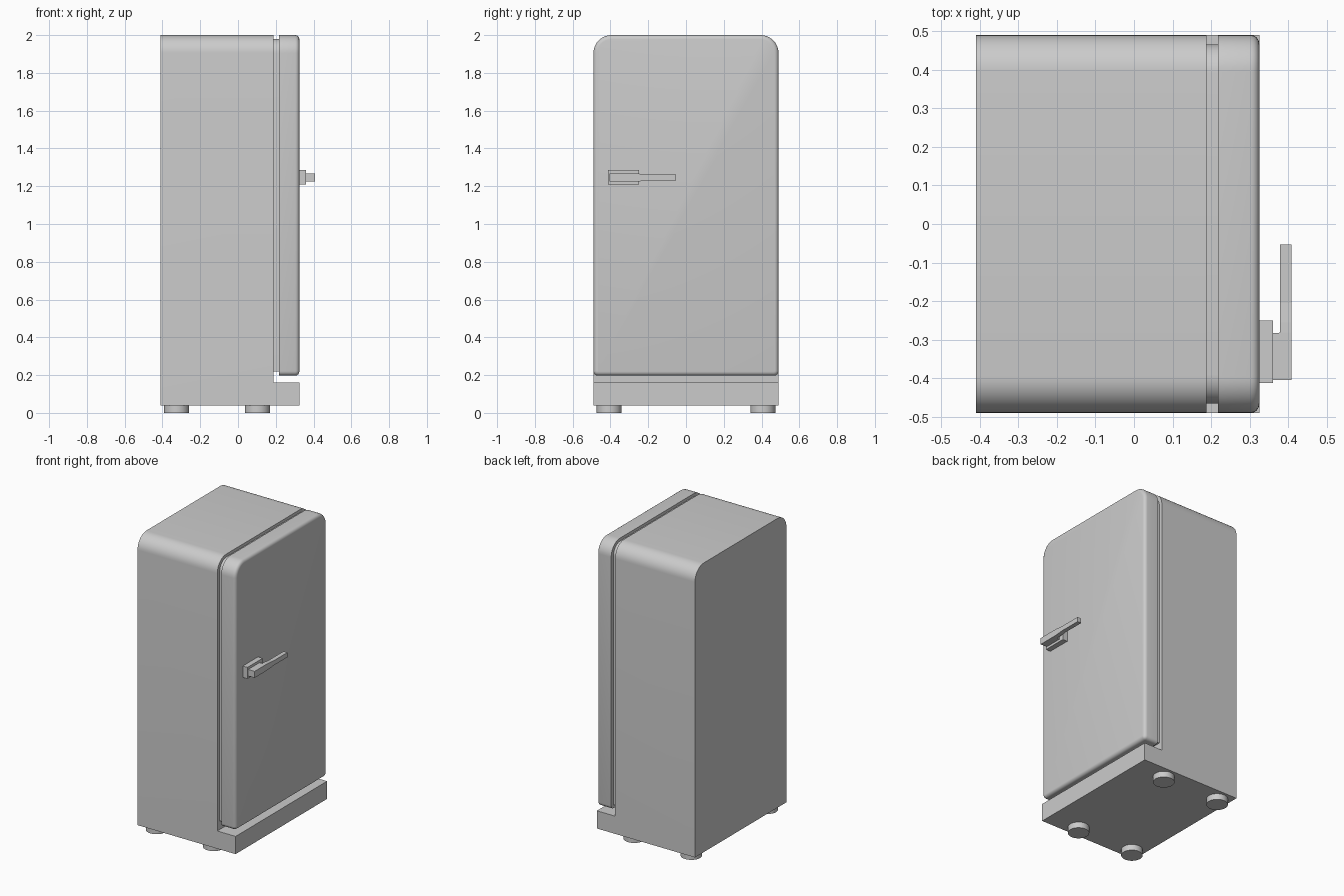
import bpy, bmesh

if "Cube" in bpy.data.objects:
    bpy.data.objects.remove(bpy.data.objects["Cube"])


def finish(bm, name, smooth=True):
    bmesh.ops.recalc_face_normals(bm, faces=bm.faces[:])
    me = bpy.data.meshes.new(name)
    bm.to_mesh(me)
    bm.free()
    ob = bpy.data.objects.new(name, me)
    bpy.context.collection.objects.link(ob)
    if smooth:
        bpy.ops.object.select_all(action='DESELECT')
        ob.select_set(True)
        bpy.context.view_layer.objects.active = ob
        bpy.ops.object.shade_smooth_by_angle(angle=0.6)
    return ob


def extrude_xz(profile, y0, y1):
    """Extrude an xz outline along y."""
    bm = bmesh.new()
    face = bm.faces.new([bm.verts.new((x, y0, z)) for x, z in profile])
    new = bmesh.ops.extrude_face_region(bm, geom=[face])['geom']
    bmesh.ops.translate(bm, verts=[v for v in new if isinstance(v, bmesh.types.BMVert)],
                        vec=(0, y1 - y0, 0))
    return bm


def rect(x0, x1, z0, z1):
    return [(x0, z0), (x1, z0), (x1, z1), (x0, z1)]


def bevel(bm, edges, r, seg):
    bmesh.ops.bevel(bm, geom=edges, offset=r, segments=seg, profile=0.5,
                    affect='EDGES', clamp_overlap=False)


def side_edges(bm, z):
    """Edges running front to back along x at height z."""
    return [e for e in bm.edges
            if all(abs(v.co.z - z) < 1e-4 for v in e.verts)
            and abs(e.verts[0].co.y - e.verts[1].co.y) < 1e-4]


# cabinet with projecting plinth
bm = extrude_xz([(-0.41, 0.04), (0.325, 0.04), (0.325, 0.16), (0.188, 0.16),
                 (0.188, 2.0), (-0.41, 2.0)], -0.49, 0.49)
bevel(bm, side_edges(bm, 2.0), 0.095, 10)
finish(bm, "cabinet")

# recessed door seal
bm = extrude_xz(rect(0.186, 0.222, 0.22, 1.98), -0.466, 0.466)
bevel(bm, side_edges(bm, 1.98), 0.075, 10)
finish(bm, "door_seal")

# door with rounded outline and rounded front rim
bm = extrude_xz(rect(0.218, 0.325, 0.197, 2.0), -0.49, 0.49)
bevel(bm, side_edges(bm, 2.0), 0.095, 10)
bevel(bm, side_edges(bm, 0.197), 0.024, 4)
bevel(bm, [e for e in bm.edges if all(v.co.x > 0.3249 for v in e.verts)], 0.022, 4)
finish(bm, "door")

# handle mounting plate
finish(extrude_xz(rect(0.324, 0.36, 1.208, 1.285), -0.413, -0.25), "handle_plate", False)

# handle lever: rectangular sections (y, inner x, half height) along y
bm = bmesh.new()
rings = []
for y, x0, h in [(-0.405, 0.358, 0.022), (-0.283, 0.358, 0.022), (-0.282, 0.379, 0.022),
                 (-0.255, 0.379, 0.021), (-0.205, 0.379, 0.016), (-0.053, 0.379, 0.016)]:
    rings.append([bm.verts.new((x, y, z)) for x, z in rect(x0, 0.408, 1.246 - h, 1.246 + h)])
for a, b in zip(rings, rings[1:]):
    for i in range(4):
        j = (i + 1) % 4
        bm.faces.new((a[i], a[j], b[j], b[i]))
bm.faces.new(rings[0])
bm.faces.new(rings[-1])
finish(bm, "handle_lever", False)

# four round feet
for xn, x in (("back", -0.325), ("front", 0.103)):
    for yn, y in (("left", -0.407), ("right", 0.407)):
        bm = bmesh.new()
        bmesh.ops.create_cone(bm, cap_ends=True, segments=32, radius1=0.066,
                              radius2=0.066, depth=0.042)
        bmesh.ops.translate(bm, verts=bm.verts[:], vec=(x, y, 0.021))
        finish(bm, f"foot_{xn}_{yn}")
